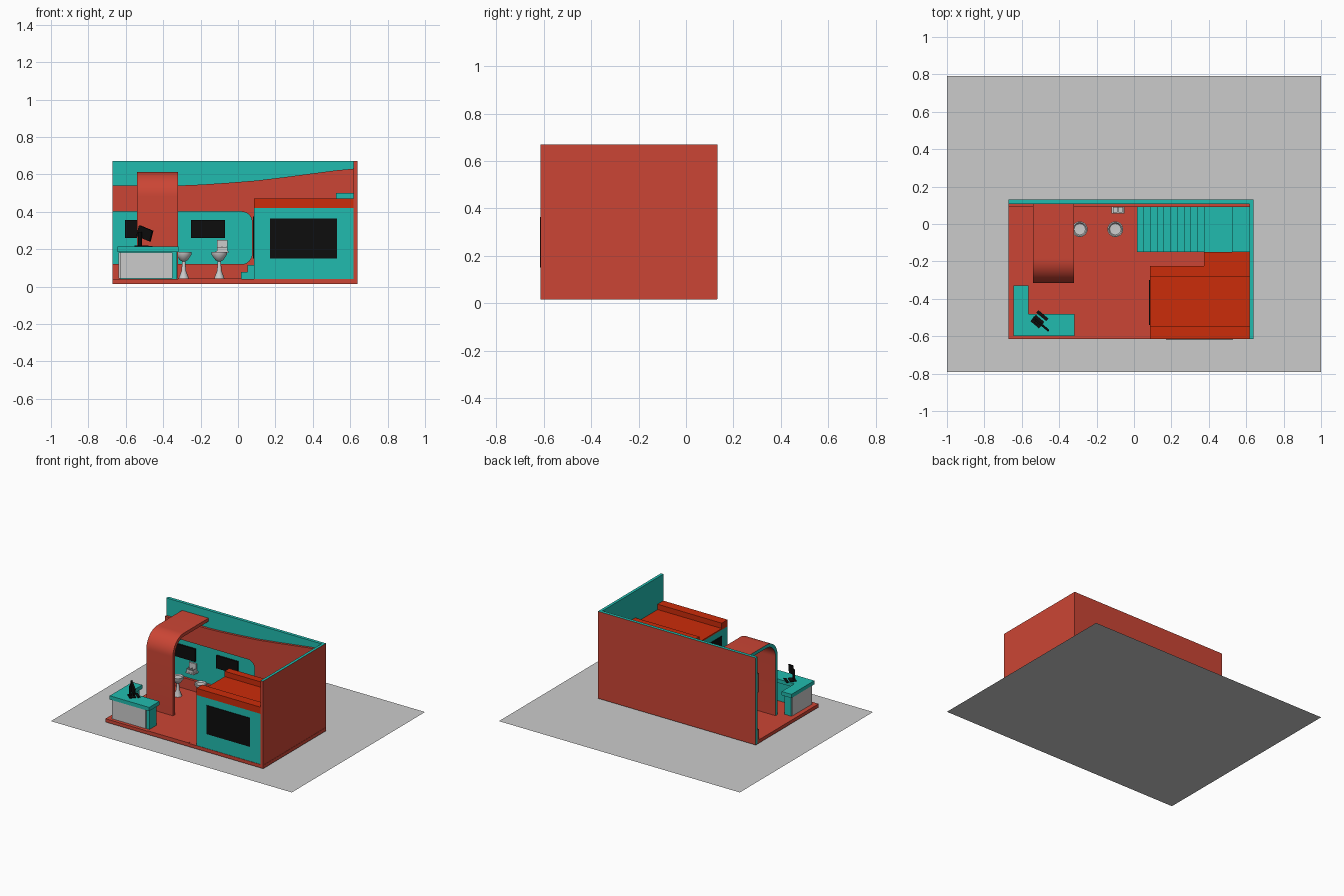
import bpy, bmesh, math
from mathutils import Vector

if "Cube" in bpy.data.objects:
    bpy.data.objects.remove(bpy.data.objects["Cube"])


def material(name, rgb):
    m = bpy.data.materials.new(name)
    m.diffuse_color = (*rgb, 1)
    m.use_nodes = True
    m.node_tree.nodes["Principled BSDF"].inputs["Base Color"].default_value = m.diffuse_color
    return m


RED = material("red", (0.60, 0.06, 0.035))
TEAL = material("teal", (0.015, 0.50, 0.43))
DECK = material("deck_red", (0.60, 0.025, 0.003))
BLACK = material("black", (0.004, 0.004, 0.004))


def finish(name, bm, mat=None):
    bmesh.ops.recalc_face_normals(bm, faces=bm.faces)
    me = bpy.data.meshes.new(name)
    bm.to_mesh(me)
    bm.free()
    ob = bpy.data.objects.new(name, me)
    bpy.context.collection.objects.link(ob)
    if mat:
        me.materials.append(mat)
    return ob


def box(name, x, y, z, mat=None):
    bm = bmesh.new()
    bmesh.ops.create_cube(bm, size=1)
    for v in bm.verts:
        v.co = [(a + b) / 2 + c * (b - a) for (a, b), c in zip((x, y, z), v.co)]
    return finish(name, bm, mat)


def prism(name, pts, axis, lo, hi, mat=None):
    """Extrude a 2D outline along an axis between lo and hi."""
    def place(p):
        q = list(p)
        q.insert(axis, lo)
        return q
    bm = bmesh.new()
    face = bm.faces.new([bm.verts.new(place(p)) for p in pts])
    geo = bmesh.ops.extrude_face_region(bm, geom=[face])["geom"]
    move = Vector((0, 0, 0))
    move[axis] = hi - lo
    bmesh.ops.translate(bm, vec=move, verts=[g for g in geo if isinstance(g, bmesh.types.BMVert)])
    return finish(name, bm, mat)


def paint(ob, mat, direction):
    """Give the faces looking in one direction a second material."""
    if mat.name not in ob.data.materials:
        ob.data.materials.append(mat)
    for p in ob.data.polygons:
        if p.normal.dot(Vector(direction)) > 0.9:
            p.material_index = len(ob.data.materials) - 1


def smooth(ob):
    bpy.ops.object.select_all(action='DESELECT')
    bpy.context.view_layer.objects.active = ob
    ob.select_set(True)
    bpy.ops.object.shade_smooth_by_angle(angle=math.radians(35))


def arc(cx, cz, r, a0, a1, n):
    return [(cx + r * math.cos(math.radians(a0 + (a1 - a0) * i / n)),
             cz + r * math.sin(math.radians(a0 + (a1 - a0) * i / n))) for i in range(n + 1)]


# Base plate: a single flat sheet
bm = bmesh.new()
bm.faces.new([bm.verts.new(p) for p in ((-1, -.79, 0), (1, -.79, 0), (1, .79, 0), (-1, .79, 0))])
finish("base_plate", bm)

# Platform and outer walls
box("platform", (-.67, .64), (-.615, .13), (.015, .04), RED)
box("entrance_strip", (-.32, .02), (-.615, -.59), (.04, .043), RED)
back = box("back_wall", (-.67, .625), (.108, .132), (.02, .67), TEAL)
paint(back, RED, (0, 1, 0))
side = box("side_wall", (.617, .638), (-.615, .132), (.018, .67), RED)
paint(side, TEAL, (-1, 0, 0))
paint(side, TEAL, (0, 0, 1))

# Red wall lining with a sweeping top edge and a rounded opening
lining = [(-.67, .04), (.617, .04), (.617, .63), (.53, .622), (.4, .605), (.25, .585), (.1, .567),
          (-.05, .555), (-.2, .545), (-.32, .54), (-.67, .54), (-.67, .40)]
lining += arc(.02, .345, .055, 90, 0, 8) + arc(.02, .175, .055, 0, -90, 8) + [(-.67, .12)]
prism("wall_lining", lining, 1, .09, .108, RED)

# Wall screens with leaflet holders
for i, x in enumerate((-.515, -.16)):
    box(f"wall_screen_{i}", (x - .09, x + .09), (.095, .108), (.26, .355), BLACK)
    h = x + .075
    box(f"holder_shelf_{i}", (h - .035, h + .035), (.055, .108), (.18, .19))
    box(f"holder_back_{i}", (h - .028, h + .028), (.088, .1), (.19, .25))
    box(f"holder_lip_{i}", (h - .028, h + .028), (.057, .063), (.19, .21))
    for j in (-1, 0, 1):
        box(f"holder_divider_{i}_{j + 1}", (h + j * .026 - .002, h + j * .026 + .002), (.06, .09), (.19, .215))

# Curved arch rising from the floor and bending into the back wall
R, T = .13, .025
path = [(-.315, .04)] + arc(-.315 + R, .612 - R, R, 180, 90, 14) + [(.108, .612)]
path += [(.108, .612 - T)] + arc(-.315 + R, .612 - R, R - T, 90, 180, 14) + [(-.315 + T, .04)]
arch = prism("arch", path, 0, -.54, -.32, RED)
paint(arch, TEAL, (-1, 0, 0))
smooth(arch)

# Storage room with an L-shaped plan
room = [(.085, -.612), (.617, -.612), (.617, -.15), (.375, -.15), (.375, -.225), (.085, -.225)]
prism("storage_room", room, 2, .04, .42, TEAL)
box("front_screen", (.17, .53), (-.617, -.61), (.15, .365), BLACK)
box("side_screen", (.08, .087), (-.54, -.30), (.15, .375), BLACK)

# Roof deck: sunken floor between raised front and rear parts
deck = [(-.614, .42), (-.614, .47), (-.545, .47), (-.545, .43), (-.28, .43), (-.28, .47), (-.225, .47), (-.225, .42)]
prism("roof_deck", deck, 0, .085, .617, DECK)
box("roof_deck_landing", (.375, .617), (-.225, -.15), (.42, .47), DECK)

# Staircase profile: ten even steps, a landing and a last step
edges = [.015 + .036 * k for k in range(10)] + [.375, .525]
stairs, z = [(.015, .04)], .04
for k, x in enumerate(edges):
    z = .04 + .0383 * (k + 1)
    stairs.append((x, z))
    stairs.append((edges[k + 1] if k + 1 < len(edges) else .617, z))
stairs.append((.617, .04))
prism("staircase", stairs, 1, -.15, .09, TEAL)

# Reception counter: L-shaped top and body with pale panels
top = [(-.645, -.60), (-.317, -.60), (-.317, -.48), (-.563, -.48), (-.563, -.33), (-.645, -.33)]
body = [(-.632, -.585), (-.325, -.585), (-.325, -.50), (-.575, -.50), (-.575, -.345), (-.632, -.345)]
prism("counter_top", top, 2, .185, .213, TEAL)
prism("counter_body", body, 2, .04, .185, TEAL)
box("counter_front_panel", (-.63, -.35), (-.595, -.584), (.043, .183))
box("counter_side_panel", (-.64, -.631), (-.58, -.35), (.043, .183))

# Computer on the counter, turned towards the inside corner
parts = [box("monitor_screen", (-.048, .048), (-.007, .005), (.045, .105), BLACK),
         box("monitor_neck", (-.009, .009), (-.018, -.006), (.004, .08), BLACK),
         box("monitor_foot", (-.03, .03), (-.025, .02), (0, .006), BLACK),
         box("keyboard", (-.035, .035), (.03, .048), (0, .005), BLACK)]
for p in parts:
    p.location = (-.515, -.52, .213)
    p.rotation_euler = (0, 0, math.radians(-40))
parts[0].rotation_euler = (0, math.radians(18), math.radians(-40))

# Lathed bar stools
profile = [(0, .04), (.028, .04), (.026, .048), (.012, .085), (.009, .135), (.02, .14), (.042, .172),
           (.042, .184), (.036, .186), (.03, .176), (0, .174)]
for i, x in enumerate((-.48, -.29, -.10)):
    bm = bmesh.new()
    vs = [bm.verts.new((r, 0, h)) for r, h in profile]
    es = [bm.edges.new(e) for e in zip(vs, vs[1:])]
    bmesh.ops.spin(bm, geom=vs + es, axis=(0, 0, 1), cent=(0, 0, 0), steps=24, angle=math.tau)
    bmesh.ops.remove_doubles(bm, verts=bm.verts, dist=.0005)
    stool = finish(f"stool_{i}", bm)
    stool.location = (x, -.028, 0)
    smooth(stool)
